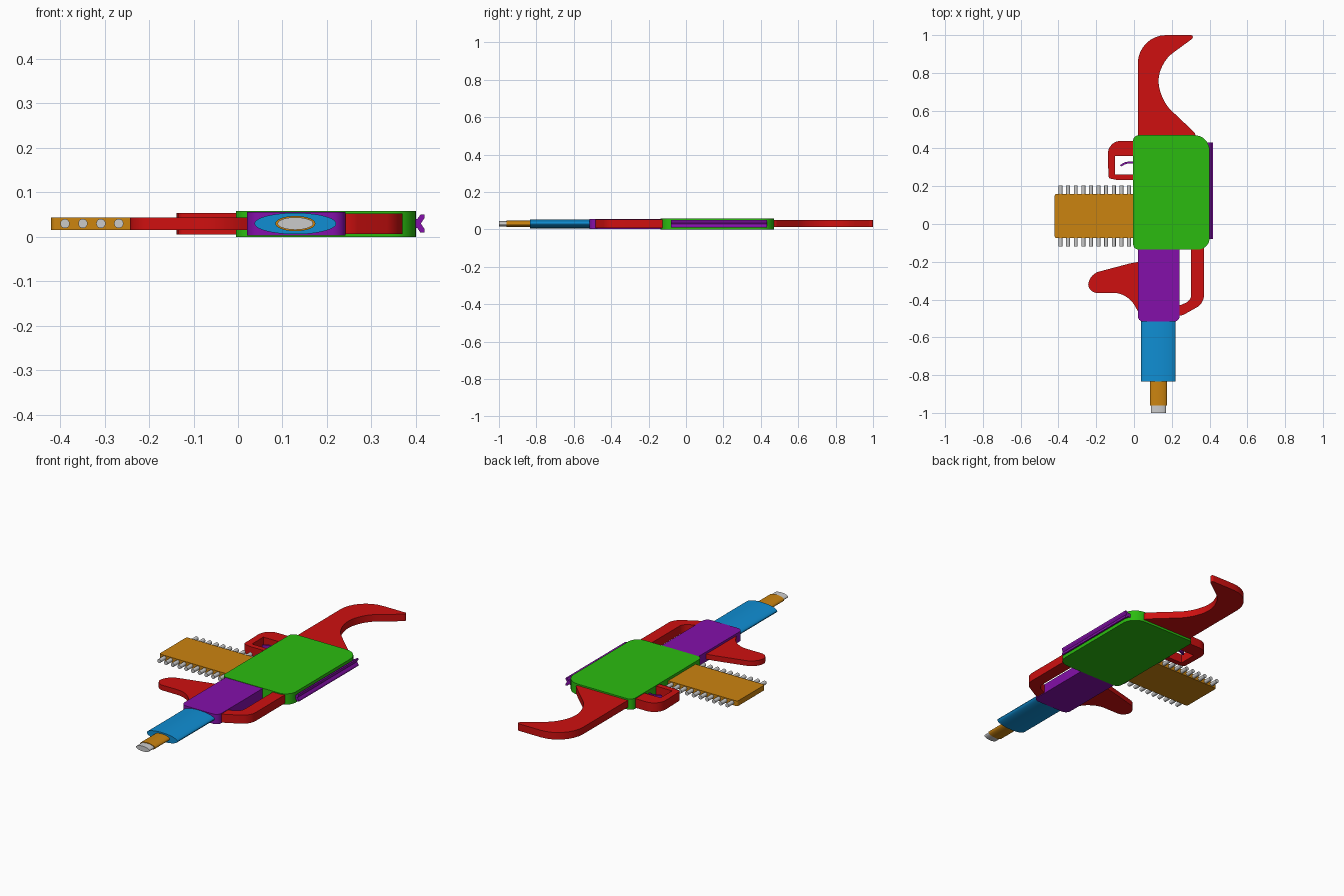
import bpy, bmesh
from math import cos, sin, pi, radians
from mathutils import Vector, Matrix

if "Cube" in bpy.data.objects:
    bpy.data.objects.remove(bpy.data.objects["Cube"])


def material(name, rgb):
    m = bpy.data.materials.new(name)
    m.diffuse_color = (*rgb, 1)
    m.use_nodes = True
    m.node_tree.nodes["Principled BSDF"].inputs["Base Color"].default_value = m.diffuse_color
    return m


RED = material("red", (0.62, 0.005, 0.005))
GREEN = material("green", (0.024, 0.5, 0.005))
PURPLE = material("purple", (0.23, 0.005, 0.4))
ORANGE = material("orange", (0.6, 0.23, 0.005))
BLUE = material("blue", (0.005, 0.27, 0.65))


def fillet(corners, steps=8):
    """Round each (x, y, tangent_length) corner of a closed outline."""
    out = []
    for i, c in enumerate(corners):
        p = Vector(c[:2])
        t = c[2] if len(c) > 2 else 0
        if not t:
            out.append(p)
            continue
        a = p + (Vector(corners[i - 1][:2]) - p).normalized() * t
        b = p + (Vector(corners[(i + 1) % len(corners)][:2]) - p).normalized() * t
        c1, c2 = a.lerp(p, 0.55), b.lerp(p, 0.55)
        for k in range(steps + 1):
            s = k / steps
            out.append(a * (1 - s) ** 3 + c1 * 3 * s * (1 - s) ** 2
                       + c2 * 3 * s * s * (1 - s) + b * s ** 3)
    return out


def finish(name, bm, mat):
    bmesh.ops.recalc_face_normals(bm, faces=bm.faces)
    me = bpy.data.meshes.new(name)
    bm.to_mesh(me)
    bm.free()
    ob = bpy.data.objects.new(name, me)
    bpy.context.collection.objects.link(ob)
    if mat:
        me.materials.append(mat)
    bpy.ops.object.select_all(action='DESELECT')
    bpy.context.view_layer.objects.active = ob
    ob.select_set(True)
    bpy.ops.object.shade_smooth_by_angle(angle=radians(30))
    return ob


def extrude(name, points, offset, mat):
    """Cap a flat loop of 3D points and extrude it into a solid."""
    bm = bmesh.new()
    face = bm.faces.new([bm.verts.new(p) for p in points])
    ext = bmesh.ops.extrude_face_region(bm, geom=[face], use_keep_orig=True)
    moved = [v for v in ext["geom"] if isinstance(v, bmesh.types.BMVert)]
    bmesh.ops.translate(bm, verts=moved, vec=offset)
    return finish(name, bm, mat)


def slab(name, corners, z0, z1, mat):
    return extrude(name, [(p.x, p.y, z0) for p in fillet(corners)], (0, 0, z1 - z0), mat)


def oval_tube(name, x0, x1, z0, z1, y0, y1, mat):
    cx, cz, rx, rz = (x0 + x1) / 2, (z0 + z1) / 2, (x1 - x0) / 2, (z1 - z0) / 2
    ring = [(cx + rx * cos(2 * pi * i / 40), y0, cz + rz * sin(2 * pi * i / 40)) for i in range(40)]
    return extrude(name, ring, (0, y1 - y0, 0), mat)


# Main body
slab("body", [(-0.005, -0.135, 0.03), (0.40, -0.135, 0.06), (0.40, 0.47, 0.08),
              (-0.005, 0.47, 0.03)], 0, 0.058, GREEN)

# Hooked stock
slab("stock", [(0.02, 0.44), (0.02, 1.0, 0.15), (0.315, 1.0, 0.014), (0.31, 0.982, 0.01),
               (0.13, 0.85, 0.09), (0.13, 0.665, 0.09), (0.325, 0.48, 0.01), (0.325, 0.44)],
     0.012, 0.05, RED)

# Trigger guard and trigger
slab("trigger_guard", [(0.01, 0.44), (-0.14, 0.44, 0.07), (-0.135, 0.242, 0.012), (-0.09, 0.233),
                       (0.01, 0.233), (0.01, 0.262), (-0.10, 0.262), (-0.10, 0.36),
                       (0.01, 0.36)], 0.005, 0.054, RED)
slab("trigger", [(0.01, 0.33), (-0.045, 0.33, 0.015), (-0.075, 0.311), (-0.068, 0.304),
                 (-0.042, 0.32, 0.015), (0.01, 0.32)], 0.02, 0.04, PURPLE)

# Magazine with a row of pins through it
slab("magazine", [(0.02, 0.16), (-0.42, 0.16, 0.012), (-0.42, -0.075, 0.012), (0.02, -0.075)],
     0.016, 0.044, ORANGE)
bm = bmesh.new()
for i in range(10):
    place = Matrix.Translation((-0.389 + 0.0403 * i, 0.042, 0.03)) @ Matrix.Rotation(pi / 2, 4, 'X')
    bmesh.ops.create_cone(bm, cap_ends=True, segments=20, radius1=0.0105, radius2=0.0105,
                          depth=0.324, matrix=place)
finish("magazine_pins", bm, None)

# Fore-end, side grip and loop handle
slab("fore_end", [(0.02, -0.12), (0.02, -0.517, 0.03), (0.242, -0.517, 0.03), (0.242, -0.12)],
     0.003, 0.056, PURPLE)
slab("side_grip", [(0.04, -0.20), (0.0, -0.203, 0.03), (-0.245, -0.268, 0.06),
                   (-0.24, -0.365, 0.045), (-0.035, -0.365, 0.07), (0.02, -0.46),
                   (0.04, -0.46)], 0.016, 0.044, RED)
slab("loop_handle", [(0.37, -0.12), (0.37, -0.42, 0.04), (0.255, -0.485, 0.015), (0.22, -0.485),
                     (0.22, -0.43), (0.245, -0.43), (0.303, -0.405, 0.03), (0.303, -0.12)],
     0.007, 0.053, RED)

# Barrel stages
oval_tube("barrel_sleeve", 0.037, 0.221, 0.006, 0.054, -0.834, -0.50, BLUE)
oval_tube("barrel", 0.084, 0.174, 0.013, 0.047, -0.96, -0.82, ORANGE)
oval_tube("muzzle_tip", 0.089, 0.169, 0.016, 0.044, -1.0, -0.95, None)

# Notched top rail
rail = [(0.38, 0.02), (0.403, 0.02), (0.41, 0.01), (0.419, 0.01), (0.419, 0.018), (0.411, 0.03),
        (0.419, 0.042), (0.419, 0.05), (0.41, 0.05), (0.403, 0.04), (0.38, 0.04)]
extrude("rail", [(x, -0.08, z) for x, z in rail], (0, 0.512, 0), PURPLE)
